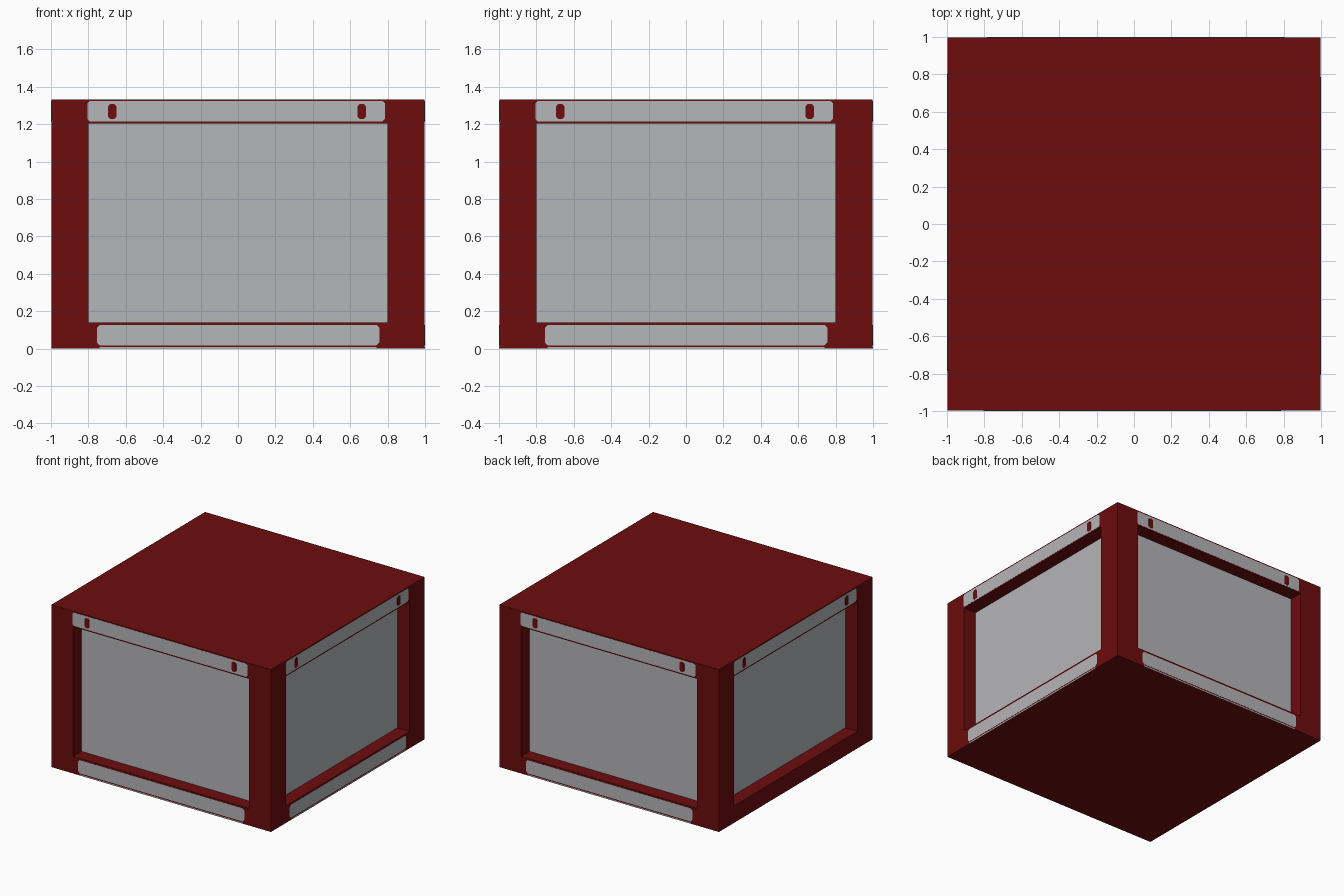
import bpy, bmesh, math
from mathutils import Matrix, Vector

if "Cube" in bpy.data.objects:
    bpy.data.objects.remove(bpy.data.objects["Cube"])

H = 1.333      # height
W = 0.998      # half width of the body; trim plates reach 1.0
DEPTH = 0.11   # recess depth


def material(name, rgb):
    m = bpy.data.materials.new(name)
    m.diffuse_color = (*rgb, 1)
    m.use_nodes = True
    m.node_tree.nodes["Principled BSDF"].inputs["Base Color"].default_value = m.diffuse_color
    return m


RED = material("dark red", (0.153, 0.0037, 0.0043))
GREY = material("light grey", (0.46, 0.465, 0.485))


def finish(bm, name, mats):
    bmesh.ops.recalc_face_normals(bm, faces=bm.faces[:])
    me = bpy.data.meshes.new(name)
    bm.to_mesh(me)
    bm.free()
    for m in mats:
        me.materials.append(m)
    ob = bpy.data.objects.new(name, me)
    bpy.context.collection.objects.link(ob)
    return ob


# Box body with a recessed grey panel in each side
bm = bmesh.new()
bmesh.ops.create_cube(bm, size=1)
for v in bm.verts:
    v.co = Vector((v.co.x * 2 * W, v.co.y * 2 * W, (v.co.z + 0.5) * H))
bm.normal_update()
sides = [(f, f.normal.copy()) for f in bm.faces if abs(f.normal.z) < 0.5]
for face, n in sides:
    t = Vector((-n.y, n.x, 0))
    for dist in (W, W - DEPTH):
        bmesh.ops.inset_individual(bm, faces=[face], thickness=0.05)
        mid = face.calc_center_median().z
        for v in face.verts:
            u = 0.8 if v.co.dot(t) > 0 else -0.8
            z = 1.205 if v.co.z > mid else 0.14
            v.co = n * dist + t * u + Vector((0, 0, z))
    face.material_index = 1
finish(bm, "box_body", [RED, GREY])


def plate(name, mat, x0, x1, z0, z1, bevel, lift, angle):
    """Thin chamfered plate on the front, turned to a side."""
    b = bevel
    pts = [(x0 + b, z0), (x1 - b, z0), (x1, z0 + b), (x1, z1 - b),
           (x1 - b, z1), (x0 + b, z1), (x0, z1 - b), (x0, z0 + b)]
    bm = bmesh.new()
    front = [bm.verts.new((x, -W - lift, z)) for x, z in pts]
    back = [bm.verts.new((x, -W, z)) for x, z in pts]
    bm.faces.new(front)
    for i in range(8):
        j = (i + 1) % 8
        bm.faces.new((front[i], back[i], back[j], front[j]))
    bm.faces.new(back[::-1])
    bm.transform(Matrix.Rotation(angle, 4, 'Z'))
    finish(bm, name, [mat])


# Painted bands and marks on each side; the left side has no lower band
for i, side in enumerate(("front", "right", "back", "left")):
    a = i * math.pi / 2
    plate(side + "_upper_band", GREY, -0.805, 0.785, 1.215, 1.324, 0.012, 0.001, a)
    for k, x in enumerate((-0.672, 0.662)):
        plate(f"{side}_band_mark_{k + 1}", RED, x - 0.022, x + 0.022,
              1.227, 1.309, 0.012, 0.002, a)
    if side != "left":
        plate(side + "_lower_band", GREY, -0.755, 0.757, 0.018, 0.126, 0.016, 0.001, a)
        plate(side + "_base_strip", GREY, -0.74, 0.74, 0.0, 0.01, 0.002, 0.001, a)
